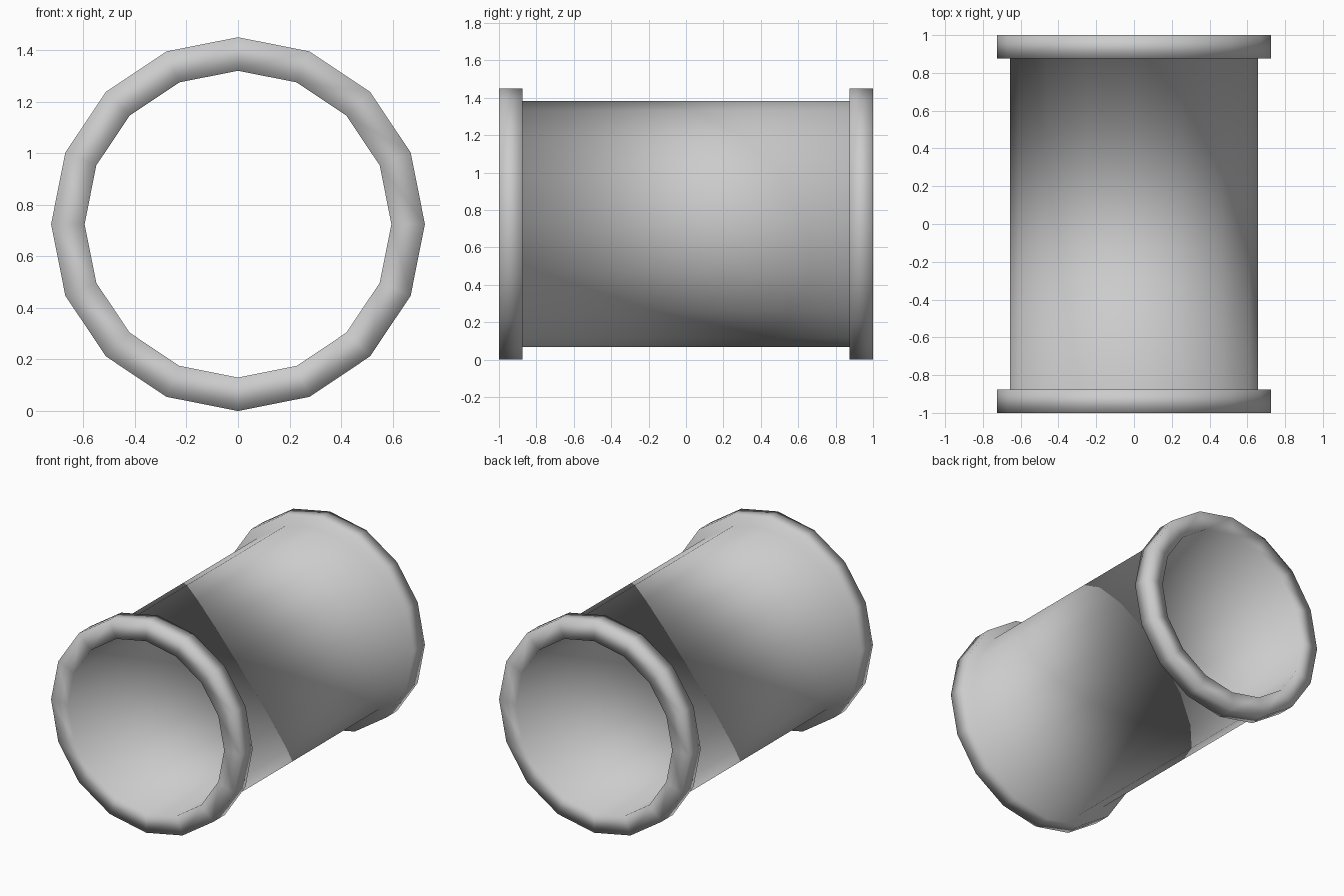
import bpy, bmesh, math

if "Cube" in bpy.data.objects:
    bpy.data.objects.remove(bpy.data.objects["Cube"])

SIDES = 16
CENTER_Z = 0.725
OUTER, BODY, INNER = 0.725, 0.657, 0.595

# closed wall section as (radius, y): bore, end flanges and pipe body
profile = [(INNER, -1), (OUTER, -1), (OUTER, -0.875), (BODY, -0.875),
           (BODY, 0.875), (OUTER, 0.875), (OUTER, 1), (INNER, 1)]

# spin the section around the y axis
bm = bmesh.new()
rings = []
for i in range(SIDES):
    a = 2 * math.pi * i / SIDES
    rings.append([bm.verts.new((r * math.sin(a), y, CENTER_Z + r * math.cos(a)))
                  for r, y in profile])
n = len(profile)
for i in range(SIDES):
    r0, r1 = rings[i], rings[(i + 1) % SIDES]
    for j in range(n):
        k = (j + 1) % n
        bm.faces.new((r0[j], r0[k], r1[k], r1[j]))
bmesh.ops.recalc_face_normals(bm, faces=bm.faces)

# soft shading over the whole pipe
for f in bm.faces:
    f.smooth = True

mesh = bpy.data.meshes.new("flanged_pipe")
bm.to_mesh(mesh)
bm.free()
pipe = bpy.data.objects.new("flanged_pipe", mesh)
bpy.context.collection.objects.link(pipe)
